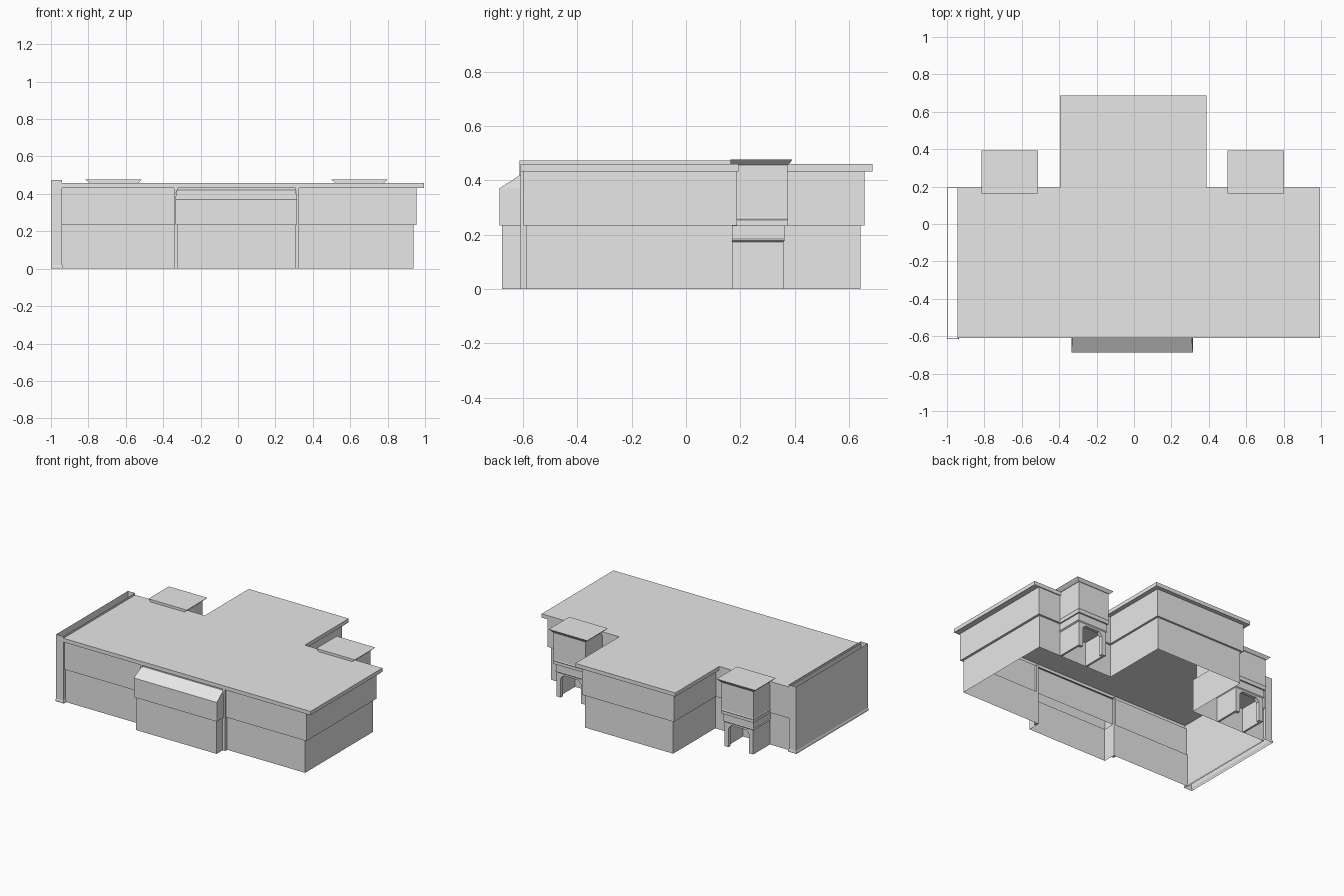
import bpy
import bmesh

if "Cube" in bpy.data.objects:
    bpy.data.objects.remove(bpy.data.objects["Cube"])

grey = bpy.data.materials.new("plain_grey")
grey.diffuse_color = (0.8, 0.8, 0.8, 1)
grey.use_nodes = True
grey.node_tree.nodes["Principled BSDF"].inputs["Base Color"].default_value = grey.diffuse_color


def finish(name, bm):
    me = bpy.data.meshes.new(name)
    bm.to_mesh(me)
    bm.free()
    me.materials.append(grey)
    ob = bpy.data.objects.new(name, me)
    bpy.context.collection.objects.link(ob)
    return ob


def loft(name, loops, closed=True, skip=(), cap_top=False, cap_bottom=False):
    """Join stacked outlines (counter-clockwise from above); skip holds (level, side) gaps."""
    bm = bmesh.new()
    rows = [[bm.verts.new((x, y, z)) for x, y in pts] for z, pts in loops]
    n = len(rows[0])
    for lv in range(len(rows) - 1):
        a, b = rows[lv], rows[lv + 1]
        for i in range(n if closed else n - 1):
            if (lv, i) not in skip:
                j = (i + 1) % n
                bm.faces.new((a[i], a[j], b[j], b[i]))
    if cap_top:
        bm.faces.new(rows[-1])
    if cap_bottom:
        bm.faces.new(rows[0][::-1])
    return finish(name, bm)


def rect(x0, x1, y0, y1):
    return [(x0, y0), (x1, y0), (x1, y1), (x0, y1)]


def box(name, x0, x1, y0, y1, z0, z1):
    r = rect(x0, x1, y0, y1)
    return loft(name, [(z0, r), (z1, r)], cap_top=True, cap_bottom=True)


BAY_L, BAY_R = -0.323, 0.307


def plan(front, right, mid, wing_l, wing_r, back):
    """T-shaped floor plan, counter-clockwise, with the bay opening on its front."""
    return [(-0.943, front), (BAY_L, front), (BAY_R, front), (right, front), (right, mid),
            (wing_r, mid), (wing_r, back), (wing_l, back), (wing_l, mid), (-0.943, mid)]


# Main shell: lower wall, stepped upper wall, overhanging flat roof, open floor
low = plan(-0.587, 0.937, 0.172, -0.35, 0.34, 0.643)
up = plan(-0.598, 0.954, 0.187, -0.365, 0.355, 0.657)
eave = plan(-0.61, 0.995, 0.194, -0.396, 0.387, 0.686)
loft("main_building",
     [(0, low), (0.234, low), (0.234, up), (0.432, up), (0.432, eave), (0.459, eave)],
     skip={(0, 1), (1, 1)}, cap_top=True)


# Front bay: open at the back, with a sloping hood
def bay(x0, x1, y):
    return [(x0, -0.587), (x0, y), (x1, y), (x1, -0.587)]


b_low, b_up = bay(BAY_L, BAY_R, -0.677), bay(-0.335, 0.315, -0.687)
b_top = [(-0.329, -0.587), (-0.329, -0.609), (0.309, -0.609), (0.309, -0.587)]
loft("front_bay", [(0, b_low), (0.234, b_low), (0.234, b_up), (0.37, b_up), (0.42, b_top)],
     closed=False, cap_top=True)

# Narrow posts either side of the bay
for x0, x1 in ((-0.342, BAY_L), (BAY_R, 0.326)):
    box("bay_post", x0, x1, -0.61, -0.585, 0, 0.432)

# Hollow side wall, open at top and bottom, with a small flared foot
foot, side = rect(-1.0, -0.935, -0.614, 0.194), rect(-0.996, -0.94, -0.612, 0.192)
loft("side_wall", [(0, foot), (0.012, foot), (0.02, side), (0.473, side)])


# Rear porches: flared cap, box room, moulding, arched entrance
def porch(cx):
    def ring(h, y1, y0=0.172):
        return rect(cx - h, cx + h, y0, y1)

    room, band = ring(0.125, 0.373), ring(0.128, 0.376)
    neck, course = ring(0.116, 0.362), ring(0.122, 0.364)
    loft("porch_room",
         [(0.173, ring(0.113, 0.359)), (0.179, course), (0.184, neck), (0.232, neck),
          (0.232, room), (0.25, room), (0.257, band), (0.263, room), (0.458, room)],
         cap_bottom=True)
    loft("porch_roof", [(0.456, ring(0.128, 0.377, 0.163)), (0.477, ring(0.151, 0.392, 0.163))],
         cap_top=True, cap_bottom=True)
    for s in (-1, 1):
        a, b = sorted((cx + s * 0.113, cx + s * 0.098))
        box("porch_side", a, b, 0.172, 0.359, 0, 0.175)
    # entrance arch with clipped corners
    w, o = 0.113, 0.08
    prof = [(-w, 0), (-o, 0), (-o, 0.135), (-o + 0.022, 0.16), (o - 0.022, 0.16),
            (o, 0.135), (o, 0), (w, 0), (w, 0.176), (-w, 0.176)]
    bm = bmesh.new()
    face = bm.faces.new([bm.verts.new((cx + x, 0.335, z)) for x, z in prof])
    out = bmesh.ops.extrude_face_region(bm, geom=[face])["geom"]
    bmesh.ops.translate(bm, vec=(0, 0.024, 0),
                        verts=[v for v in out if isinstance(v, bmesh.types.BMVert)])
    bmesh.ops.recalc_face_normals(bm, faces=bm.faces)
    finish("porch_arch", bm)


for cx in (-0.665, 0.65):
    porch(cx)
